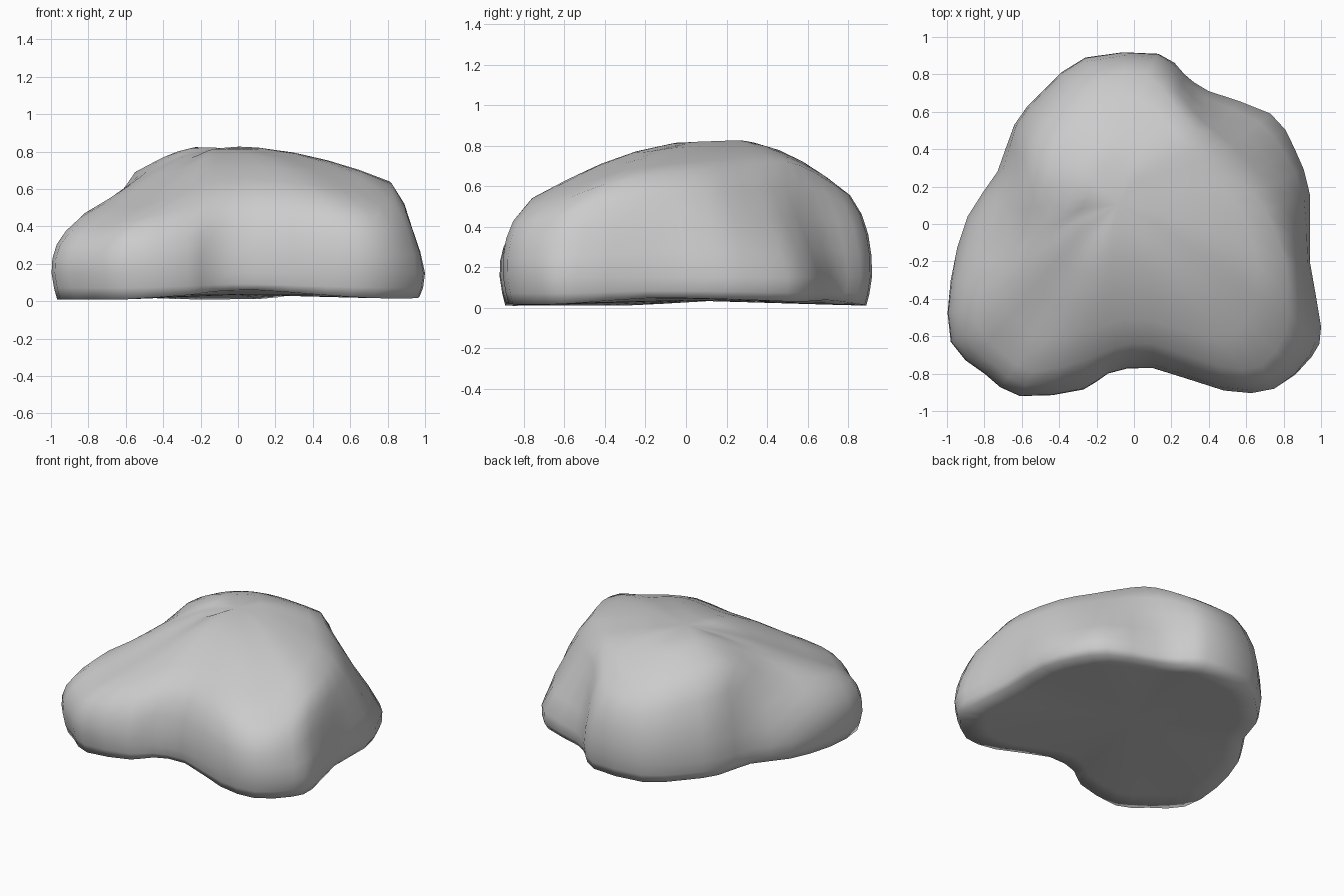
import bpy, bmesh
from math import hypot
from mathutils import Vector

if "Cube" in bpy.data.objects:
    bpy.data.objects.remove(bpy.data.objects["Cube"])

# Boulder columns, counter-clockwise from the front:
# outline x, y | shoulder x, y, z | slope (0 = steep wall, 0.5 = straight ramp)
COLUMNS = [
    (0.10, -0.77, 0.10, -0.64, 0.58, 0.15), (0.48, -0.89, 0.45, -0.76, 0.54, 0.13),
    (0.75, -0.88, 0.68, -0.76, 0.50, 0.13), (0.95, -0.71, 0.81, -0.58, 0.54, 0.25),
    (1.00, -0.55, 0.82, -0.40, 0.61, 0.38), (0.94, -0.20, 0.81, -0.20, 0.64, 0.28),
    (0.94, 0.16, 0.70, 0.08, 0.67, 0.36), (0.86, 0.40, 0.57, 0.24, 0.69, 0.45),
    (0.73, 0.59, 0.45, 0.37, 0.71, 0.50), (0.40, 0.71, 0.33, 0.50, 0.72, 0.42),
    (0.27, 0.80, 0.22, 0.63, 0.67, 0.30), (0.13, 0.91, 0.07, 0.80, 0.56, 0.18),
    (-0.26, 0.89, -0.19, 0.78, 0.57, 0.18), (-0.49, 0.71, -0.37, 0.62, 0.64, 0.22),
    (-0.64, 0.53, -0.51, 0.43, 0.67, 0.25), (-0.73, 0.28, -0.55, 0.21, 0.69, 0.35),
    (-0.89, 0.04, -0.66, -0.07, 0.54, 0.28), (-0.98, -0.30, -0.82, -0.32, 0.47, 0.20),
    (-0.98, -0.63, -0.83, -0.55, 0.43, 0.18), (-0.80, -0.80, -0.70, -0.69, 0.41, 0.18),
    (-0.61, -0.92, -0.54, -0.79, 0.44, 0.15), (-0.27, -0.885, -0.27, -0.73, 0.50, 0.18),
    (-0.14, -0.80, -0.10, -0.66, 0.56, 0.17),
]
PEAK = Vector((-0.12, 0.18, 0.835))


def column_profile(ox, oy, sx, sy, sz, slope):
    """Points of one column, from the underside edge to near the peak."""
    edge, top = Vector((ox, oy, 0)), Vector((sx, sy, sz))
    base = edge * 0.97
    base.z = max(0.01, 0.01 + 0.14 * (1.12 - hypot(ox, oy)) - 0.03 * oy * (oy > 0) + 0.015 * ox)
    low = Vector((ox, oy, 0.15))
    mid = edge.lerp(top, slope)
    mid.z = 0.15 + (sz - 0.15) * 0.52
    points = [base, low, mid, top]
    # The low front-left lobe is hollow above its shoulder, the rest domes up
    rises = (0.40, 0.86) if sz < 0.48 else (0.60, 0.95)
    for reach, rise in zip((0.35, 0.70), rises):
        p = top.lerp(PEAK, reach)
        p.z = sz + (PEAK.z - sz) * rise
        points.append(p)
    return points


def refine(pts, closed):
    """Insert a smooth midpoint between neighbouring points."""
    n, out = len(pts), []
    get = (lambda i: pts[i % n]) if closed else (lambda i: pts[min(max(i, 0), n - 1)])
    for i in range(n if closed else n - 1):
        out.append(pts[i])
        out.append((get(i) + get(i + 1)) * 0.5625 - (get(i - 1) + get(i + 2)) * 0.0625)
    return out if closed else out + [pts[-1]]


# Loft the refined rings into one closed stone
columns = [refine(column_profile(*c), False) for c in COLUMNS]
for c in columns:
    c.insert(0, Vector((c[0].x * 0.85, c[0].y * 0.85, c[0].z * 0.85 + 0.005)))
rings = [refine(list(r), True) for r in zip(*columns)]
bm = bmesh.new()
loops = [[bm.verts.new(p) for p in ring] for ring in rings]
n = len(loops[0])
for a, b in zip(loops, loops[1:]):
    for i in range(n):
        j = (i + 1) % n
        bm.faces.new((a[i], a[j], b[j], b[i]))

# Crown and underside
crown = bm.verts.new(PEAK)
under = bm.verts.new((0, 0, 0.035))
for i in range(n):
    j = (i + 1) % n
    bm.faces.new((loops[-1][i], loops[-1][j], crown))
    bm.faces.new((loops[0][j], loops[0][i], under))

# Soften the radial creases on the top
for _ in range(3):
    bmesh.ops.smooth_vert(bm, verts=sum(loops[-4:], []), factor=0.5,
                          use_axis_x=True, use_axis_y=True, use_axis_z=True)
crown.co = sum((v.co for v in loops[-1]), Vector()) / n + Vector((0, 0, 0.01))
bmesh.ops.recalc_face_normals(bm, faces=bm.faces)

mesh = bpy.data.meshes.new("boulder")
bm.to_mesh(mesh)
bm.free()
boulder = bpy.data.objects.new("boulder", mesh)
bpy.context.collection.objects.link(boulder)
mesh.shade_smooth()
